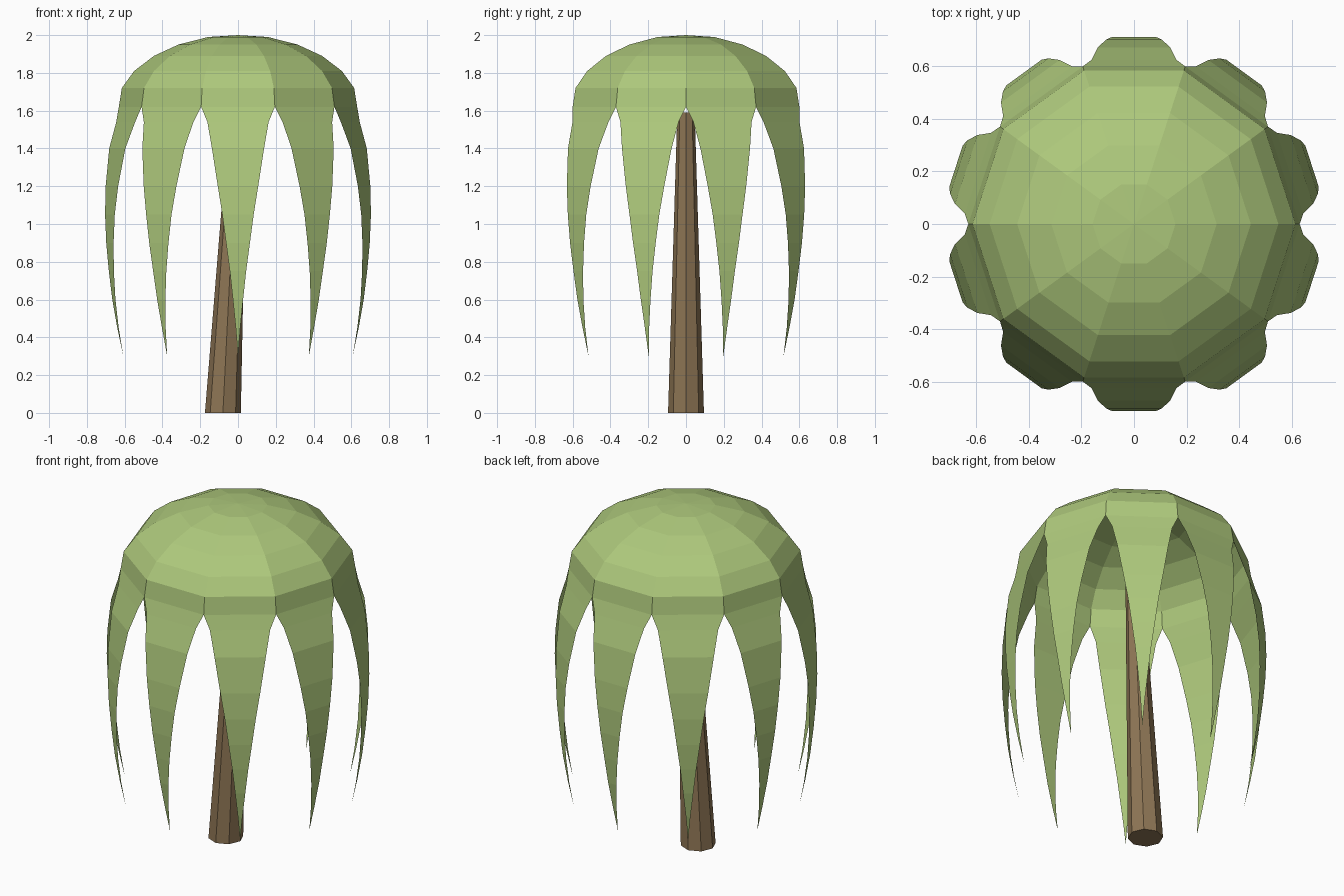
import bpy, bmesh, math

if "Cube" in bpy.data.objects:
    bpy.data.objects.remove(bpy.data.objects["Cube"])

SIDES = 10


def material(name, color):
    m = bpy.data.materials.new(name)
    m.diffuse_color = color
    m.use_nodes = True
    m.node_tree.nodes["Principled BSDF"].inputs["Base Color"].default_value = m.diffuse_color
    return m


def finish(name, bm, mat):
    mesh = bpy.data.meshes.new(name)
    bm.to_mesh(mesh)
    bm.free()
    mesh.materials.append(mat)
    obj = bpy.data.objects.new(name, mesh)
    bpy.context.collection.objects.link(obj)
    return obj


def ring(bm, n, r, z, cx=0.0):
    return [bm.verts.new((cx + r * math.cos(2 * math.pi * i / n),
                          r * math.sin(2 * math.pi * i / n), z)) for i in range(n)]


def bridge(bm, lower, upper):
    n = len(lower)
    for i in range(n):
        j = (i + 1) % n
        bm.faces.new((lower[i], lower[j], upper[j], upper[i]))


leaf_green = material("leaf_green", (0.42, 0.58, 0.20, 1))
bark_brown = material("bark_brown", (0.27, 0.18, 0.09, 1))

# Canopy dome: ten-sided open shell, (radius, height) from rim to crown
bm = bmesh.new()
dome = [(0.631, 1.62), (0.615, 1.72), (0.55, 1.81), (0.445, 1.89), (0.315, 1.95), (0.158, 1.99)]
rings = [ring(bm, SIDES, r, z) for r, z in dome]
for lower, upper in zip(rings, rings[1:]):
    bridge(bm, lower, upper)
apex = bm.verts.new((0, 0, 2.0))
for i in range(SIDES):
    bm.faces.new((rings[-1][i], rings[-1][(i + 1) % SIDES], apex))

# Hanging fronds: (height, distance from axis, half width), one below each rim edge
frond = [(1.54, 0.625, 0.162), (1.40, 0.672, 0.138), (1.20, 0.702, 0.107),
         (1.05, 0.713, 0.083), (0.90, 0.713, 0.063), (0.75, 0.705, 0.043),
         (0.60, 0.691, 0.027), (0.45, 0.668, 0.012)]
rim = rings[0]
for i in range(SIDES):
    a = 2 * math.pi * (i + 0.5) / SIDES
    c, s = math.cos(a), math.sin(a)
    right, left = rim[i], rim[(i + 1) % SIDES]
    for z, d, w in frond:
        r2 = bm.verts.new((d * c + w * s, d * s - w * c, z))
        l2 = bm.verts.new((d * c - w * s, d * s + w * c, z))
        bm.faces.new((r2, l2, left, right))
        right, left = r2, l2
    tip = bm.verts.new((0.638 * c, 0.638 * s, 0.3))
    bm.faces.new((tip, left, right))
finish("canopy", bm, leaf_green)

# Trunk: leaning, tapered octagon
bm = bmesh.new()
base = ring(bm, 8, 0.095, 0.0, -0.08)
top = ring(bm, 8, 0.046, 1.59, 0.0)
bridge(bm, base, top)
bm.faces.new(base[::-1])
bm.faces.new(top)
finish("trunk", bm, bark_brown)
